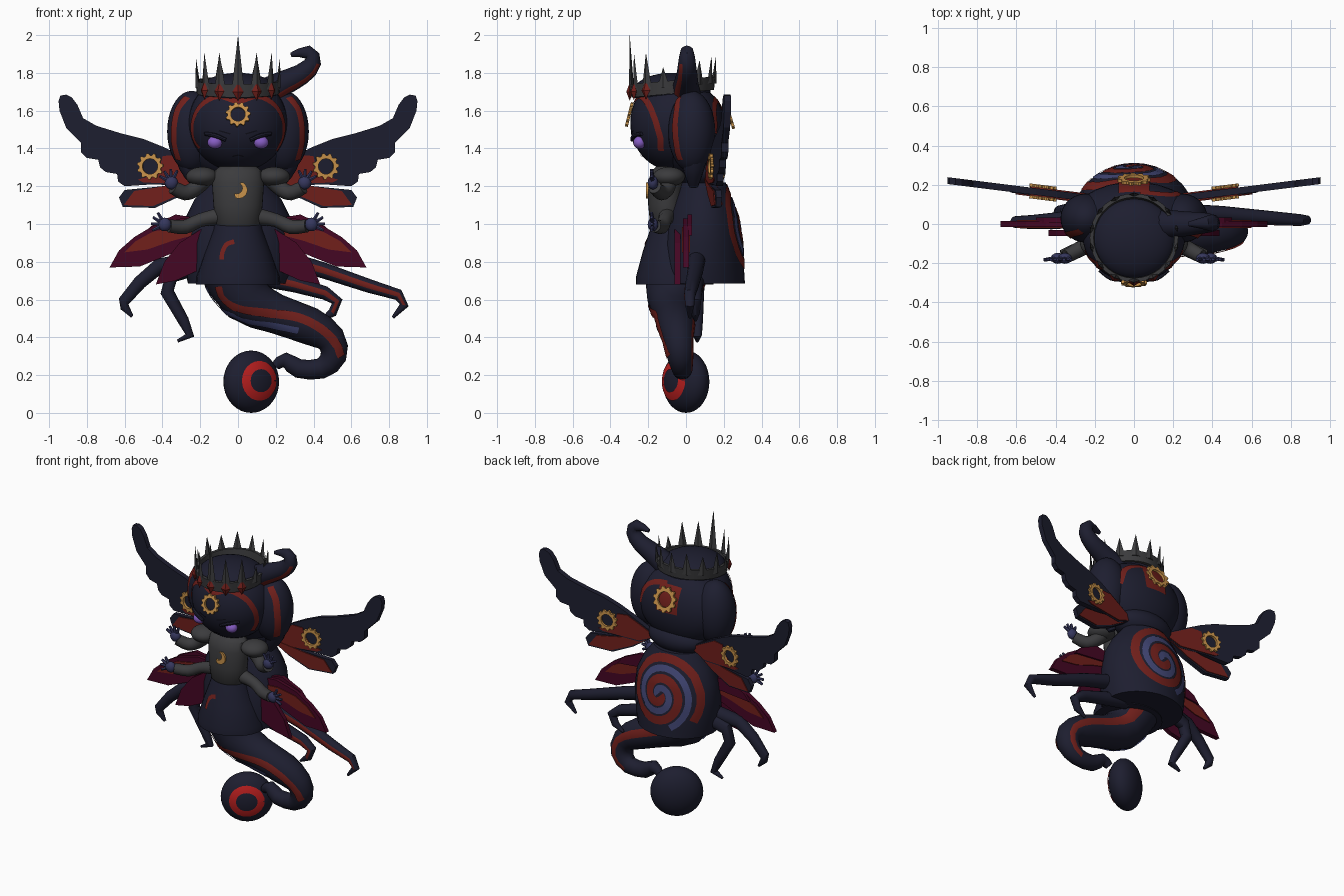
import bpy, bmesh, math
from mathutils import Vector, Matrix
from mathutils.bvhtree import BVHTree

if "Cube" in bpy.data.objects:
    bpy.data.objects.remove(bpy.data.objects["Cube"])

MATS = {}
for n, c in dict(navy=(.0125, .013, .029), grey=(.044, .044, .047), red=(.165, .014, .011),
                 bright_red=(.5, .014, .014), crimson=(.06, .002, .017), blue=(.055, .063, .18),
                 skin_blue=(.036, .038, .11), gold=(.58, .29, .07), violet=(.24, .11, .55),
                 black=(.005, .005, .01)).items():
    MATS[n] = bpy.data.materials.new(n)
    MATS[n].diffuse_color = (*c, 1)


def finish(name, bm, mats, smooth=True):
    bmesh.ops.recalc_face_normals(bm, faces=bm.faces[:])
    me = bpy.data.meshes.new(name)
    bm.to_mesh(me)
    bm.free()
    ob = bpy.data.objects.new(name, me)
    bpy.context.collection.objects.link(ob)
    for m in mats:
        me.materials.append(MATS[m])
    if smooth:
        bpy.ops.object.select_all(action='DESELECT')
        ob.select_set(True)
        bpy.context.view_layer.objects.active = ob
        bpy.ops.object.shade_smooth_by_angle(angle=math.radians(40))
    return ob


def ball(name, c, r, mat, u=28, v=18, turn=0):
    bm = bmesh.new()
    bmesh.ops.create_uvsphere(bm, u_segments=u, v_segments=v, radius=1, matrix=Matrix.Translation(c)
                              @ Matrix.Rotation(turn, 4, 'Z') @ Matrix.Diagonal((*r, 1)))
    return finish(name, bm, [mat])


def skin_rings(bm, rings):
    vs = [[bm.verts.new(p) for p in r] for r in rings]
    out = []
    for i in range(len(vs) - 1):
        n = len(vs[i])
        for j in range(n):
            out.append((i, j, bm.faces.new((vs[i][j], vs[i][(j+1) % n], vs[i+1][(j+1) % n], vs[i+1][j]))))
    bm.faces.new(vs[0])
    bm.faces.new(vs[-1])
    return out


def loft(name, secs, mat, n=32):
    """Stacked ellipses: (z, centre y, radius x, radius y)."""
    bm = bmesh.new()
    skin_rings(bm, [[(rx*math.cos(2*math.pi*k/n), cy + ry*math.sin(2*math.pi*k/n), z)
                     for k in range(n)] for z, cy, rx, ry in secs])
    return finish(name, bm, [mat])


def spline(pts, sub):
    pts = [Vector(p) for p in pts]
    out = []
    for i in range(len(pts) - 1):
        a, b, c, d = pts[max(i-1, 0)], pts[i], pts[i+1], pts[min(i+2, len(pts)-1)]
        for s in range(sub):
            t = s / sub
            out.append(.5*(2*b + (c-a)*t + (2*a-5*b+4*c-d)*t*t + (3*b-a-3*c+d)*t**3))
    return out + [pts[-1]]


def tube(name, pts, mat, stripes=None, n=12, sub=3):
    """Tapered tube through (x, y, z, r); stripes = {side: (colour, start, end)}."""
    stripes = stripes or {}
    p = spline(pts, sub)
    rings = []
    for i, q in enumerate(p):
        t = (p[min(i+1, len(p)-1)] - p[max(i-1, 0)]).xyz.normalized()
        nrm = t.cross(Vector((0, 1, 0))).normalized()
        side = t.cross(nrm)
        if side.y > 0:
            side = -side
        rings.append([q.xyz + q.w*(side*math.cos(2*math.pi*k/n) + nrm*math.sin(2*math.pi*k/n)) for k in range(n)])
    bm = bmesh.new()
    mats = [mat] + sorted({s[0] for s in stripes.values()})
    for i, j, f in skin_rings(bm, rings):
        if j in stripes and stripes[j][1]*len(p) <= i < stripes[j][2]*len(p):
            f.material_index = mats.index(stripes[j][0])
    return finish(name, bm, mats)


def plate(name, pts, yf, th, mat):
    """Flat outline in x, z with depth y = yf(x)."""
    bm = bmesh.new()
    a = [bm.verts.new((x, yf(x) - th/2, z)) for x, z in pts]
    b = [bm.verts.new((x, yf(x) + th/2, z)) for x, z in pts]
    bm.faces.new(a)
    bm.faces.new(b[::-1])
    for i in range(len(a)):
        j = (i+1) % len(a)
        bm.faces.new((a[i], b[i], b[j], a[j]))
    return finish(name, bm, [mat], False)


def band(name, ob, pts, width, mat, back=False, sub=4, off=.005):
    """Painted stripe of even width along (x, z) points, laid on ob from front or back."""
    bm0 = bmesh.new()
    bm0.from_mesh(ob.data)
    tree = BVHTree.FromBMesh(bm0)
    bm0.free()
    s = 1 if back else -1
    mid = []
    for q in spline(pts, sub):
        hit, nn, _, _ = tree.ray_cast(Vector((q.x, 3*s, q.y)), Vector((0, -s, 0)))
        if hit is None:
            hit, nn, _, _ = tree.find_nearest(Vector((q.x, .02*s, q.y)))
        mid.append((hit, nn))
    bm = bmesh.new()
    rows = []
    for i, (h, nn) in enumerate(mid):
        across = nn.cross(mid[min(i+1, len(mid)-1)][0] - mid[max(i-1, 0)][0]).normalized()
        row = []
        for k in (-.5, -.25, 0, .25, .5):
            c, m, _, _ = tree.find_nearest(h + across*k*width)
            row.append(bm.verts.new(c + m*off))
        rows.append(row)
    for a, b in zip(rows, rows[1:]):
        for k in range(4):
            bm.faces.new((a[k], a[k+1], b[k+1], b[k]))
    return finish(name, bm, [mat])


def gear(name, c, r, tilt=0, turn=0):
    """Toothed gold ring facing the front."""
    n, th = 44, .016
    bm = bmesh.new()
    loops = []
    for y in (-th/2, th/2):
        for inner in (0, 1):
            loops.append([bm.verts.new((q*math.cos(2*math.pi*k/n), y, q*math.sin(2*math.pi*k/n)))
                          for k in range(n) for q in [r*.58 if inner else r*(1 if k % 4 < 2 else .83)]])
    for a, b in ((0, 1), (1, 3), (3, 2), (2, 0)):
        for k in range(n):
            j = (k+1) % n
            bm.faces.new((loops[a][k], loops[a][j], loops[b][j], loops[b][k]))
    bm.transform(Matrix.Translation(c) @ Matrix.Rotation(turn, 4, 'Z') @ Matrix.Rotation(tilt, 4, 'X'))
    return finish(name, bm, ['gold'], False)


# Flattened orb with ring, turned to the right
orb = ball('orb', (.07, 0, .165), (.165, .1, .165), 'navy', turn=math.radians(34))
band('orb_ring', orb, [(.116 + .073*math.cos(k*math.pi/12), .17 + .082*math.sin(k*math.pi/12))
                       for k in range(25)], .046, 'bright_red', sub=1)

# Tail with red and blue stripes
tail = tube('tail', [(-.02, -.05, .74, .17), (.05, -.07, .6, .135), (.2, -.06, .525, .105), (.38, -.05, .46, .1),
                     (.49, -.04, .39, .08), (.505, -.03, .3, .07), (.44, -.02, .235, .055), (.32, -.02, .235, .05),
                     (.25, -.01, .28, .04), (.2, 0, .25, .025)], 'navy',
            {k: ('red', 0, .6) for k in (10, 11)}, n=24, sub=2)
band('tail_red', tail, [(-.1, .67), (-.08, .61), (0, .555), (.15, .53), (.32, .505), (.44, .445), (.515, .37),
                        (.545, .3)], .045, 'red', off=.007)
band('tail_blue', tail, [(-.165, .67), (-.125, .6), (-.06, .535), (.06, .485), (.18, .465), (.32, .435)],
     .04, 'blue', off=.007)

# Gown, cloak and back spiral
gown = loft('gown', [(.68, -.06, .222, .205), (.72, -.06, .22, .205), (.85, -.07, .175, .16),
                     (.97, -.08, .13, .11), (1.02, -.08, .12, .09)], 'navy')
cloak = loft('cloak', [(.685, .08, .265, .232), (.75, .08, .28, .228), (.9, .085, .295, .215), (1.03, .09, .28, .19),
                       (1.13, .09, .23, .155), (1.22, .09, .16, .12)], 'navy')
for nm, col, ph, steps, w in (('spiral_red', 'red', math.pi, 57, .055), ('spiral_blue', 'blue', 0, 46, .042)):
    sp = []
    for k in range(steps):
        a = k*.235
        r = .012 + .0188*a
        sp.append((r*math.cos(a + ph), .955 + r*1.05*math.sin(a + ph)))
    band(nm, cloak, sp, w, col, back=True, sub=1)
band('gown_mark', gown, [(-.02, .905), (-.06, .89), (-.08, .85), (-.085, .81)], .026, 'red')

# Torso and moon badge
loft('torso', [(.98, -.1, .1, .075), (1.0, -.1, .12, .09), (1.1, -.105, .13, .095), (1.22, -.105, .138, .095),
               (1.28, -.1, .128, .085), (1.31, -.09, .09, .06)], 'grey')
moon = [(.045*math.sin(a), -.045*math.cos(a)) for a in [k*math.pi/10 - .5 for k in range(11)]]
moon += [(.03*math.sin(a) - .012, -.03*math.cos(a) + .01) for a in [(10-k)*math.pi/10 - .4 for k in range(11)]]
plate('moon_badge', [(x + .005, z + 1.18) for x, z in moon], lambda x: -.205, .012, 'gold')

# Head, face and hair
head = ball('head', (0, -.06, 1.535), (.262, .235, .255), 'navy', 40, 26)
ball('crown_cap', (0, -.075, 1.7), (.212, .205, .1), 'navy')
hair = ball('back_hair', (0, .04, 1.48), (.31, .175, .25), 'navy')
ball('hair_bun', (0, .08, 1.28), (.21, .13, .1), 'navy')
band('hood_stripe', head, [(-.2, 1.4), (-.235, 1.46), (-.235, 1.55), (-.19, 1.63), (-.1, 1.675), (0, 1.65),
                           (.1, 1.675), (.19, 1.63), (.235, 1.55), (.235, 1.46), (.2, 1.39)], .034, 'red')
band('back_patch', hair, [(0, 1.66), (0, 1.58), (0, 1.49)], .16, 'red', back=True)
band('back_stripe', hair, [(.03, 1.66), (.12, 1.645), (.2, 1.59), (.24, 1.48)], .035, 'red', back=True)
band('mouth', head, [(-.03, 1.36), (0, 1.367), (.03, 1.36)], .008, 'black')
gear('forehead_gear', (0, -.3, 1.58), .066, -.25)
gear('back_gear', (0, .228, 1.585), .085, .3)

for s, side in ((1, 'right'), (-1, 'left')):
    lobe = ball(side + '_hair_lobe', (s*.245, .03, 1.49), (.13, .125, .215), 'navy')
    tube(side + '_hair_lock', [(s*.27, .04, 1.42, .08), (s*.25, .04, 1.3, .06), (s*.21, .04, 1.2, .025)], 'navy')
    band(side + '_hair_stripe', lobe, [(s*.27, 1.67), (s*.315, 1.61), (s*.335, 1.53), (s*.337, 1.43),
                                       (s*.315, 1.34)], .04, 'red')
    ball(side + '_eye', (s*.122, -.245, 1.432), (.04, .035, .034), 'violet', 16, 10)
    tube(side + '_eyelid', [(s*.065, -.285, 1.445, .01), (s*.12, -.275, 1.468, .012), (s*.175, -.235, 1.478, .01)],
         'navy', n=8)
    band(side + '_brow', head, [(s*.04, 1.478), (s*.1, 1.495)], .007, 'black')

    # Shoulders, two pairs of arms, hands with fingers
    ball(side + '_shoulder', (s*.19, -.09, 1.25), (.086, .085, .052), 'grey')
    for lvl, path, d in (('upper', [(.17, -.09, 1.25, .05), (.225, -.1, 1.19, .042), (.28, -.13, 1.165, .04),
                                    (.345, -.165, 1.195, .036)], (.3, .95)),
                         ('lower', [(.1, -.1, 1.04, .045), (.2, -.11, 1.02, .036), (.28, -.13, .985, .038),
                                    (.365, -.165, .99, .034)], (.95, .3))):
        tube(f'{side}_{lvl}_arm', [(s*x, y, z, r) for x, y, z, r in path], 'grey')
        x, y, z, _ = path[-1]
        h = Vector((x + d[0]*.025, y - .01, z + d[1]*.025))
        ball(f'{side}_{lvl}_palm', (s*h.x, h.y, h.z), (.036, .028, .036), 'skin_blue', 12, 8)
        for k in range(4):
            a = math.atan2(d[1], d[0]) + (k - 1.5)*.5
            tip = h + Vector((math.cos(a), -.1, math.sin(a)))*.072
            tube(f'{side}_{lvl}_finger', [(s*h.x, h.y, h.z, .014), (s*tip.x, tip.y, tip.z, .008)],
                 'skin_blue', n=6, sub=1)

    # Wings with red panels and gears
    def wy(x):
        return .14 + .125*(abs(x) - .3)

    def mir(pts):
        return [(s*x, z) for x, z in pts]
    plate(side + '_wing', mir([(.12, 1.26), (.3, 1.36), (.4, 1.41), (.5, 1.45), (.62, 1.48), (.75, 1.52), (.82, 1.56),
                               (.85, 1.63), (.88, 1.67), (.91, 1.685), (.94, 1.68), (.95, 1.65), (.945, 1.6),
                               (.91, 1.51), (.83, 1.43), (.83, 1.38), (.8, 1.35), (.74, 1.34), (.73, 1.3),
                               (.7, 1.275), (.64, 1.265), (.635, 1.225), (.6, 1.2), (.45, 1.21), (.25, 1.2)]),
          wy, .035, 'navy')
    plate(side + '_lower_wing', mir([(.15, 1.25), (.4, 1.2), (.6, 1.18), (.63, 1.14), (.61, 1.09), (.44, 1.085),
                                     (.3, 1.15)]), lambda x: wy(x) - .006, .03, 'navy')
    plate(side + '_upper_panel', mir([(.13, 1.26), (.33, 1.365), (.4, 1.36), (.415, 1.3), (.46, 1.255), (.53, 1.235),
                                      (.5, 1.22), (.25, 1.21)]), wy, .047, 'red')
    plate(side + '_lower_panel', mir([(.16, 1.245), (.42, 1.195), (.55, 1.175), (.605, 1.1), (.45, 1.095),
                                      (.31, 1.155)]), lambda x: wy(x) - .006, .042, 'red')
    for o in (-.03, .03):
        gear(side + '_wing_gear', (s*.465, wy(.465) + o, 1.305), .07, 0, s*.125)

    # Skirt petals
    plate(side + '_outer_petal', mir([(.15, 1.02), (.3, 1.03), (.45, .99), (.55, .93), (.63, .86), (.68, .77),
                                      (.52, .775), (.36, .84), (.15, .93)]), lambda x: 0, .03, 'crimson')
    plate(side + '_outer_petal_red', mir([(.2, .98), (.32, .985), (.45, .96), (.54, .91), (.6, .85), (.48, .865),
                                          (.35, .91), (.2, .95)]), lambda x: 0, .042, 'red')
    plate(side + '_upper_petal', mir([(.15, 1.02), (.33, 1.05), (.46, .99), (.5, .94), (.4, .95), (.2, .97)]),
          lambda x: .02, .025, 'crimson')
    plate(side + '_inner_petal', mir([(.08, .98), (.2, .97), (.31, .9), (.39, .8), (.435, .68), (.33, .7),
                                      (.22, .75), (.1, .85)]), lambda x: -.045, .03, 'crimson')

# Crown: band, spikes and gems, leaning up towards the back
cy, R = -.07, .218
bm = bmesh.new()
loops = []
for r, z0 in ((R, 1.67), (R + .008, 1.74), (R - .012, 1.74), (R - .02, 1.67)):
    loops.append([bm.verts.new((r*math.cos(k*math.pi/18), cy + r*math.sin(k*math.pi/18),
                                z0 + .02 + .02*math.sin(k*math.pi/18))) for k in range(36)])
for i in range(4):
    for k in range(36):
        a, b, j = loops[i], loops[(i+1) % 4], (k+1) % 36
        bm.faces.new((a[k], a[j], b[j], b[k]))
finish('crown_band', bm, ['grey'])
heights = (.295, .2, .195, .11, .15, .13, .15, .14)
for k in range(14):
    a = -math.pi/2 + k*math.pi/7
    d, t = Vector((math.cos(a), math.sin(a), 0)), Vector((-math.sin(a), math.cos(a), 0))
    base = Vector((0, cy, 1.725 + .02*math.sin(a))) + d*R
    bm = bmesh.new()
    b = [bm.verts.new(base + v) for v in (t*.034, d*.014, -t*.034, -d*.014)]
    tip = bm.verts.new(base + d*.01 + Vector((0, 0, heights[min(k, 14-k)])))
    bm.faces.new(b)
    for i in range(4):
        bm.faces.new((b[i], b[(i+1) % 4], tip))
    finish('crown_spike', bm, ['grey'], False)
    if k in (0, 1, 2, 12, 13):
        bm = bmesh.new()
        c = base + d*.01 - Vector((0, 0, .005))
        ring = [bm.verts.new(c + v) for v in (t*.03, Vector((0, 0, .048)), -t*.03, Vector((0, 0, -.048)))]
        for o in (d*.018, -d*.018):
            m = bm.verts.new(c + o)
            for i in range(4):
                bm.faces.new((ring[i], ring[(i+1) % 4], m))
        finish('crown_gem', bm, ['red'], False)

# Hooked horn
tube('horn', [(.12, 0, 1.68, .08), (.24, 0, 1.745, .066), (.34, .005, 1.795, .055), (.395, .005, 1.855, .046),
              (.37, .005, 1.91, .036), (.28, 0, 1.895, .012)], 'navy', {10: ('red', 0, .5)}, sub=2)

# Clawed tentacles
red = {k: ('red', 0, .6) for k in (0, 15)}
for nm, pts, st in (
        ('right_long', [(.15, .06, .84), (.45, .05, .755), (.7, .03, .67), (.85, .02, .625), (.88, .02, .57), (.82, .02, .505)], red),
        ('right_short', [(.12, .06, .72), (.3, .05, .68), (.46, .05, .635), (.525, .05, .59), (.5, .05, .53), (.44, .05, .49)], red),
        ('left_long', [(-.15, .04, .82), (-.42, .015, .775), (-.52, .01, .69), (-.605, .01, .59), (-.6, .01, .56), (-.56, .01, .51)], {}),
        ('left_short', [(-.15, .07, .8), (-.35, .06, .73), (-.375, .06, .64), (-.29, .06, .49), (-.255, .06, .41), (-.32, .06, .38)], {})):
    tube(nm + '_tentacle', [(*p, r) for p, r in zip(pts, (.05, .042, .036, .03, .024, .008))], 'navy', st, n=16, sub=1)

for m in bpy.data.materials:
    if m.users and not m.is_grease_pencil:
        m.use_nodes = True
        m.node_tree.nodes["Principled BSDF"].inputs["Base Color"].default_value = m.diffuse_color
